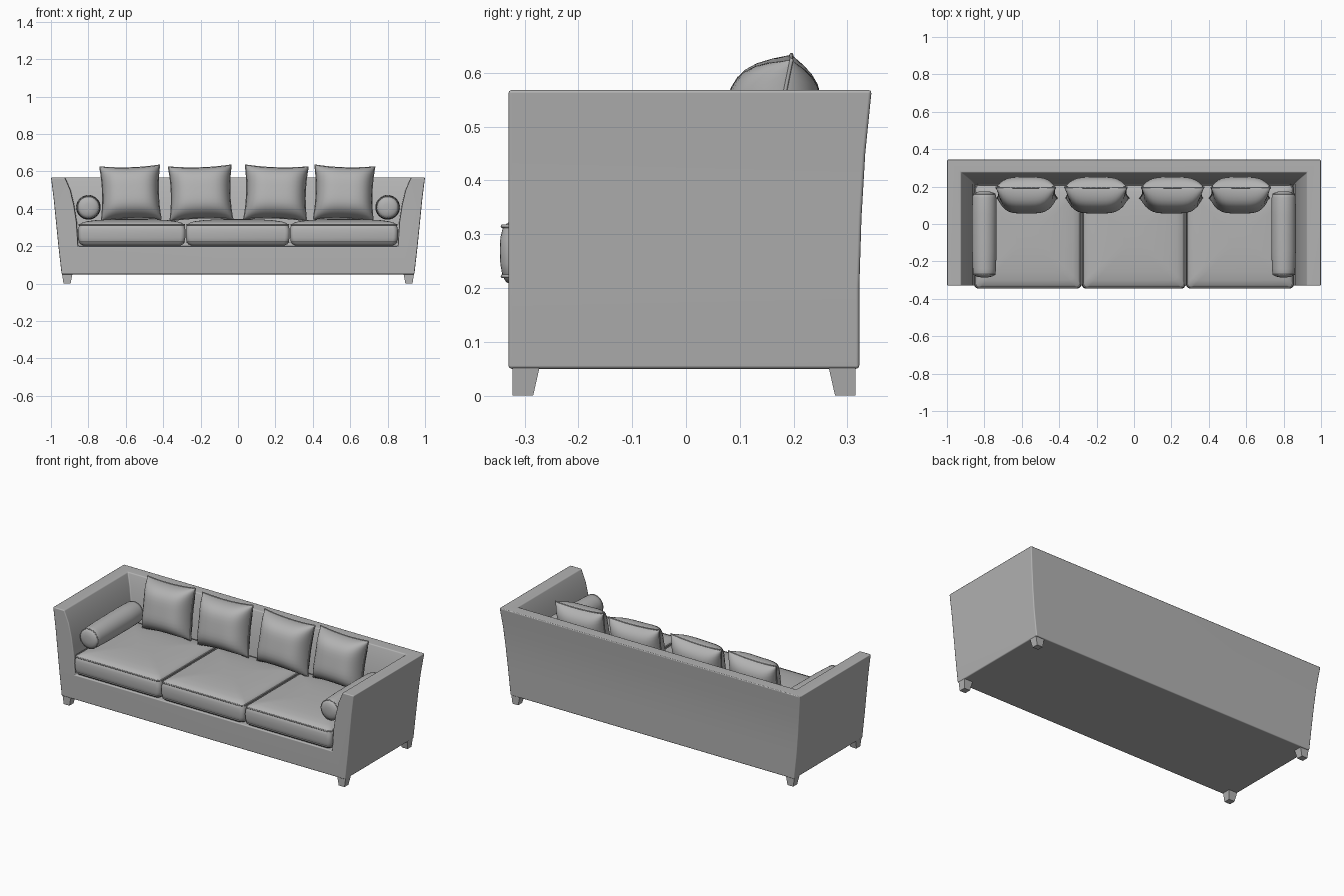
import bpy, bmesh, math
from mathutils import Matrix, Vector

if "Cube" in bpy.data.objects:
    bpy.data.objects.remove(bpy.data.objects["Cube"])

grey = bpy.data.materials.new("grey_fabric")
grey.use_nodes = True
COLOUR = (0.45, 0.45, 0.45, 1)
grey.diffuse_color = COLOUR
grey.node_tree.nodes["Principled BSDF"].inputs["Base Color"].default_value = COLOUR


def finish(name, bm, smooth=True, angle=40):
    """Turn a bmesh into a named, shaded object."""
    bmesh.ops.recalc_face_normals(bm, faces=bm.faces)
    mesh = bpy.data.meshes.new(name)
    bm.to_mesh(mesh)
    bm.free()
    mesh.materials.append(grey)
    obj = bpy.data.objects.new(name, mesh)
    bpy.context.collection.objects.link(obj)
    if smooth:
        bpy.ops.object.select_all(action='DESELECT')
        obj.select_set(True)
        bpy.context.view_layer.objects.active = obj
        bpy.ops.object.shade_smooth_by_angle(angle=math.radians(angle))
    return obj


def loft(bm, rings, cap=True):
    """Skin closed rings of equal length."""
    rows = [[bm.verts.new(p) for p in ring] for ring in rings]
    n = len(rows[0])
    for a, b in zip(rows, rows[1:]):
        for i in range(n):
            bm.faces.new((a[i], a[(i + 1) % n], b[(i + 1) % n], b[i]))
    if cap:
        bm.faces.new(rows[0])
        bm.faces.new(rows[-1])


def piping(name, points, radius=0.0035):
    """Thin round cord along a closed seam."""
    curve = bpy.data.curves.new(name, 'CURVE')
    curve.dimensions = '3D'
    curve.bevel_depth = radius
    curve.bevel_resolution = 1
    spline = curve.splines.new('POLY')
    spline.points.add(len(points) - 1)
    for sp, p in zip(spline.points, points):
        sp.co = (*p, 1)
    spline.use_cyclic_u = True
    curve.materials.append(grey)
    obj = bpy.data.objects.new(name, curve)
    bpy.context.collection.objects.link(obj)


# Frame: flared arms and back in one shell, with seat deck and underside
FRONT = -0.33
outer = [(.943, .322, .05), (.96, .322, .2), (.973, .326, .33),
         (.985, .333, .45), (1.0, .345, .568)]
inner = [(.925, .275, .568), (.896, .252, .5), (.877, .236, .42),
         (.863, .222, .33), (.855, .21, .2)]
bm = bmesh.new()
rows = [[bm.verts.new(p) for p in
         ((-x, FRONT, z), (-x, y, z), (x, y, z), (x, FRONT, z))]
        for x, y, z in outer + inner]
for a, b in zip(rows, rows[1:]):
    for i in range(3):
        bm.faces.new((a[i], a[i + 1], b[i + 1], b[i]))
bm.faces.new(rows[0])
bm.faces.new(rows[-1])
bm.faces.new([r[0] for r in rows] + [r[3] for r in reversed(rows)])
frame = finish("frame", bm, smooth=False)
for poly in frame.data.polygons:
    poly.use_smooth = True
bevel = frame.modifiers.new("soft_edges", 'BEVEL')
bevel.width = 0.006
bevel.segments = 2
bevel.limit_method = 'ANGLE'
bevel.angle_limit = math.radians(40)
frame.modifiers.new("flat_shading", 'WEIGHTED_NORMAL')

# Tapered feet
for side, sx in (("left", 1), ("right", -1)):
    for end, sy, edge in (("front", -1, .322), ("back", 1, .315)):
        bm = bmesh.new()
        rings = []
        for z, x0, x1, depth in ((0, .895, .933, .038), (.053, .885, .941, .05)):
            y0, y1 = sy * (edge - depth), sy * edge
            rings.append([(sx * x0, y0, z), (sx * x1, y0, z),
                          (sx * x1, y1, z), (sx * x0, y1, z)])
        loft(bm, rings)
        finish(f"{end}_{side}_foot", bm, smooth=False)


def rounded_rect(cx, cy, hw, hd, r, z, steps=5):
    pts = []
    for q, (sx, sy) in enumerate(((1, 1), (-1, 1), (-1, -1), (1, -1))):
        for k in range(steps + 1):
            a = (q + k / steps) * math.pi / 2
            pts.append((cx + sx * (hw - r) + r * math.cos(a),
                        cy + sy * (hd - r) + r * math.sin(a), z))
    return pts


# Three crowned seat cushions with piped seams: (height, inset) profile
section = [(.203, .03), (.211, .012), (.222, .005), (.245, .001), (.27, 0),
           (.293, .001), (.314, .006), (.325, .02), (.333, .045),
           (.339, .09), (.343, .15), (.345, .22)]
bounds = [-.856, -.28, .277, .856]
back_y, front_y = .215, -.346
cy, hd = (back_y + front_y) / 2, (back_y - front_y) / 2
for name, x0, x1 in zip(("right", "middle", "left"), bounds, bounds[1:]):
    cx, hw = (x0 + x1) / 2, (x1 - x0) / 2 - .001
    bm = bmesh.new()
    loft(bm, [rounded_rect(cx, cy, hw - i, hd - i, .025, z) for z, i in section])
    finish(f"{name}_seat_cushion", bm)
    for label, z in (("lower", .222), ("upper", .315)):
        piping(f"{name}_seat_{label}_piping",
               rounded_rect(cx, cy, hw - .005, hd - .005, .025, z))


# Throw pillows: two bulging sheets joined at a pinched outline
def pillow(name, cx, half_width):
    n, half_height = 18, .147
    sign = 1 if cx > 0 else -1
    place = (Matrix.Translation((cx, .167, .485))
             @ Matrix.Rotation(sign * .03, 4, 'Y')
             @ Matrix.Rotation(-.2, 4, 'X'))

    def point(u, v, depth):
        swell = max(0, (1 - u ** 4) * (1 - v ** 4)) ** .6
        return place @ Vector((half_width * u * (1 - .07 * (1 - v * v)),
                               depth * swell,
                               half_height * v * (1 - .07 * (1 - u * u))))

    # grid lines gather towards the seam
    ts = [math.sin((i / n - .5) * math.pi) for i in range(n + 1)]
    bm = bmesh.new()
    for depth in (-.103, .075):
        g = [[bm.verts.new(point(u, v, depth)) for u in ts] for v in ts]
        for j in range(n):
            for i in range(n):
                bm.faces.new((g[j][i], g[j][i + 1], g[j + 1][i + 1], g[j + 1][i]))
    bmesh.ops.remove_doubles(bm, verts=bm.verts, dist=1e-5)
    finish(name, bm, angle=60)
    seam = ([(t, -1) for t in ts[:-1]] + [(1, t) for t in ts[:-1]]
            + [(-t, 1) for t in ts[:-1]] + [(-1, -t) for t in ts[:-1]])
    piping(name + "_piping", [point(u, v, 0) for u, v in seam])


for name, cx, hw in (("outer_right_pillow", -.575, .16), ("inner_right_pillow", -.2, .168),
                     ("inner_left_pillow", .203, .168), ("outer_left_pillow", .567, .16)):
    pillow(name, cx, hw)

# Bolsters: lathed rolls lying along each arm, (position, radius) profile
roll = [(-.285, .02), (-.281, .042), (-.272, .057), (-.264, .06), (-.24, .062),
        (-.15, .065), (.05, .066), (.14, .064), (.155, .061), (.165, .053),
        (.172, .035), (.175, .015)]
for name, sx in (("left_bolster", 1), ("right_bolster", -1)):
    bm = bmesh.new()
    turns = [k * math.tau / 32 for k in range(32)]
    loft(bm, [[(sx * .8 + r * math.cos(a), y, .408 + r * math.sin(a))
               for a in turns] for y, r in roll])
    finish(name, bm)
    for end, y in (("front", -.27), ("back", .16)):
        piping(f"{name}_{end}_piping",
               [(sx * .8 + .058 * math.cos(a), y, .408 + .058 * math.sin(a))
                for a in turns], .003)
